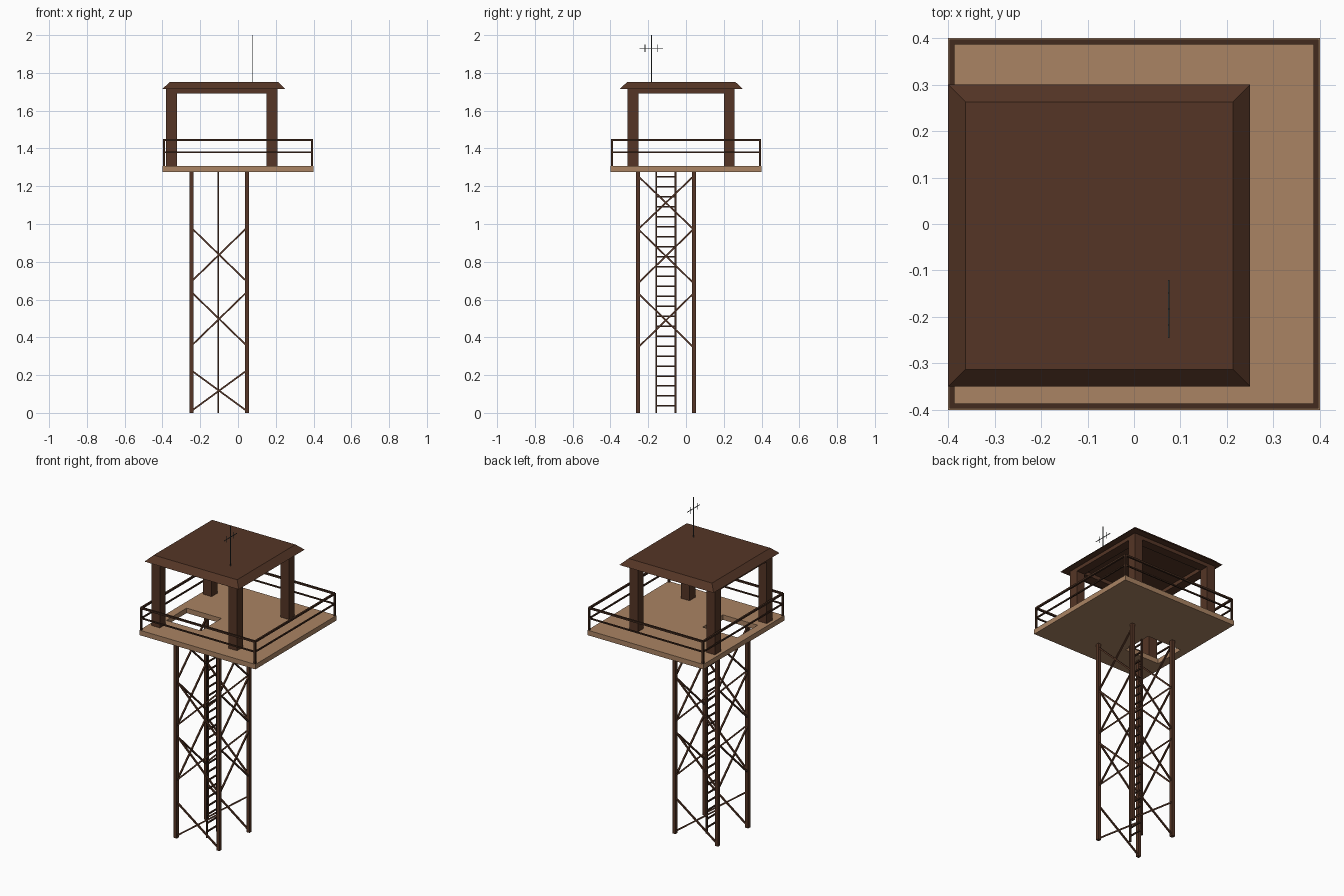
import bpy, bmesh
from mathutils import Vector, Matrix

if "Cube" in bpy.data.objects:
    bpy.data.objects.remove(bpy.data.objects["Cube"])


def material(name, rgb):
    m = bpy.data.materials.new(name)
    m.diffuse_color = (*rgb, 1)
    m.use_nodes = True
    m.node_tree.nodes["Principled BSDF"].inputs["Base Color"].default_value = m.diffuse_color
    return m


BROWN = material("dark wood", (0.089, 0.036, 0.019))
DARK = material("rail wood", (0.055, 0.024, 0.013))
TAN = material("deck wood", (0.400, 0.228, 0.125))
GREY = material("antenna metal", (0.06, 0.07, 0.07))


def finish(bm, name, mat):
    bmesh.ops.recalc_face_normals(bm, faces=bm.faces)
    me = bpy.data.meshes.new(name)
    bm.to_mesh(me)
    bm.free()
    me.materials.append(mat)
    ob = bpy.data.objects.new(name, me)
    bpy.context.collection.objects.link(ob)
    return ob


def add_bar(bm, a, b, w):
    """Square bar of width w from point a to point b."""
    a, b = Vector(a), Vector(b)
    d = b - a
    rot = Matrix() if abs(d.normalized().z) > 0.999 else d.to_track_quat('Z', 'Y').to_matrix().to_4x4()
    mat = Matrix.Translation((a + b) / 2) @ rot @ Matrix.Diagonal((w, w, d.length, 1))
    bmesh.ops.create_cube(bm, size=1, matrix=mat)


def bars(name, mat, items):
    bm = bmesh.new()
    for a, b, w in items:
        add_bar(bm, a, b, w)
    return finish(bm, name, mat)


# Tower legs
LX, LY = (-0.247, 0.047), (-0.255, 0.042)
DECK_LOW, DECK_TOP = 1.276, 1.307
bars("tower_legs", BROWN, [((x, y, 0), (x, y, DECK_LOW + 0.005), 0.021) for x in LX for y in LY])

# Cross braces: front/back and left/right panels sit at different heights
items = []
for z0, z1 in ((0.01, 0.225), (0.355, 0.64), (0.695, 0.98)):
    for y in LY:
        items += [((LX[0], y, z0), (LX[1], y, z1), 0.009), ((LX[0], y, z1), (LX[1], y, z0), 0.009)]
for z0, z1 in ((0.345, 0.635), (0.685, 0.975), (0.97, 1.255)):
    for x in LX:
        items += [((x, LY[0], z0), (x, LY[1], z1), 0.009), ((x, LY[0], z1), (x, LY[1], z0), 0.009)]
bars("cross_braces", BROWN, items)

# Ladder
LADX, YA, YB = -0.104, -0.157, -0.056
items = [((LADX, y, 0), (LADX, y, 1.29), 0.009) for y in (YA, YB)]
items += [((LADX, YA, 0.037 + i * 0.0527), (LADX, YB, 0.037 + i * 0.0527), 0.008) for i in range(24)]
bars("ladder", DARK, items)

# Deck with a hatch opening
bm = bmesh.new()
xs, ys = (-0.4, -0.35, -0.11, 0.4), (-0.4, -0.206, -0.006, 0.4)
grid = [[bm.verts.new((x, y, DECK_LOW)) for y in ys] for x in xs]
for i in range(3):
    for j in range(3):
        if (i, j) != (1, 1):
            bm.faces.new((grid[i][j], grid[i + 1][j], grid[i + 1][j + 1], grid[i][j + 1]))
ext = bmesh.ops.extrude_face_region(bm, geom=bm.faces[:], use_keep_orig=True)
bmesh.ops.translate(bm, vec=(0, 0, DECK_TOP - DECK_LOW),
                    verts=[v for v in ext["geom"] if isinstance(v, bmesh.types.BMVert)])
finish(bm, "deck", TAN)

# Railing around the deck
R = 0.392
corners = [(-R, -R), (R, -R), (R, R), (-R, R)]
items = [((x, y, DECK_TOP), (x, y, 1.447), 0.011) for x, y in corners]
for k in range(4):
    p, q = corners[k], corners[(k + 1) % 4]
    items += [((*p, z), (*q, z), w) for z, w in ((1.444, 0.011), (1.38, 0.008))]
bars("railing", DARK, items)

# Cabin posts and the beams on top of them
PX, PY = (-0.351, 0.181), (-0.281, 0.229)
bars("cabin_posts", BROWN, [((x, y, DECK_TOP), (x, y, 1.692), 0.058) for x in PX for y in PY])
bm = bmesh.new()
for sx, sy, cx, cy in ([(0.59, 0.058, -0.085, y) for y in PY] + [(0.058, 0.452, x, -0.026) for x in PX]):
    bmesh.ops.create_cube(bm, size=1, matrix=Matrix.Translation((cx, cy, 1.704)) @ Matrix.Diagonal((sx, sy, 0.024, 1)))
finish(bm, "roof_beams", BROWN)

# Roof: shallow hipped slab
bm = bmesh.new()
bmesh.ops.create_cube(bm, size=1, matrix=Matrix.Translation((-0.075, -0.025, 1.733)) @ Matrix.Diagonal((0.65, 0.65, 0.036, 1)))
for v in bm.verts:
    if v.co.z > 1.733:
        v.co.x = -0.075 + (v.co.x + 0.075) * 0.885
        v.co.y = -0.025 + (v.co.y + 0.025) * 0.885
finish(bm, "roof", BROWN)

# Antenna with cross bar and two short prongs
AX, AY = 0.075, -0.183
bars("antenna", GREY, [
    ((AX, AY, 1.75), (AX, AY, 2.0), 0.004),
    ((AX, AY - 0.062, 1.93), (AX, AY + 0.062, 1.93), 0.003),
    ((AX, AY - 0.034, 1.91), (AX, AY - 0.034, 1.95), 0.003),
    ((AX, AY + 0.034, 1.91), (AX, AY + 0.034, 1.95), 0.003),
])
